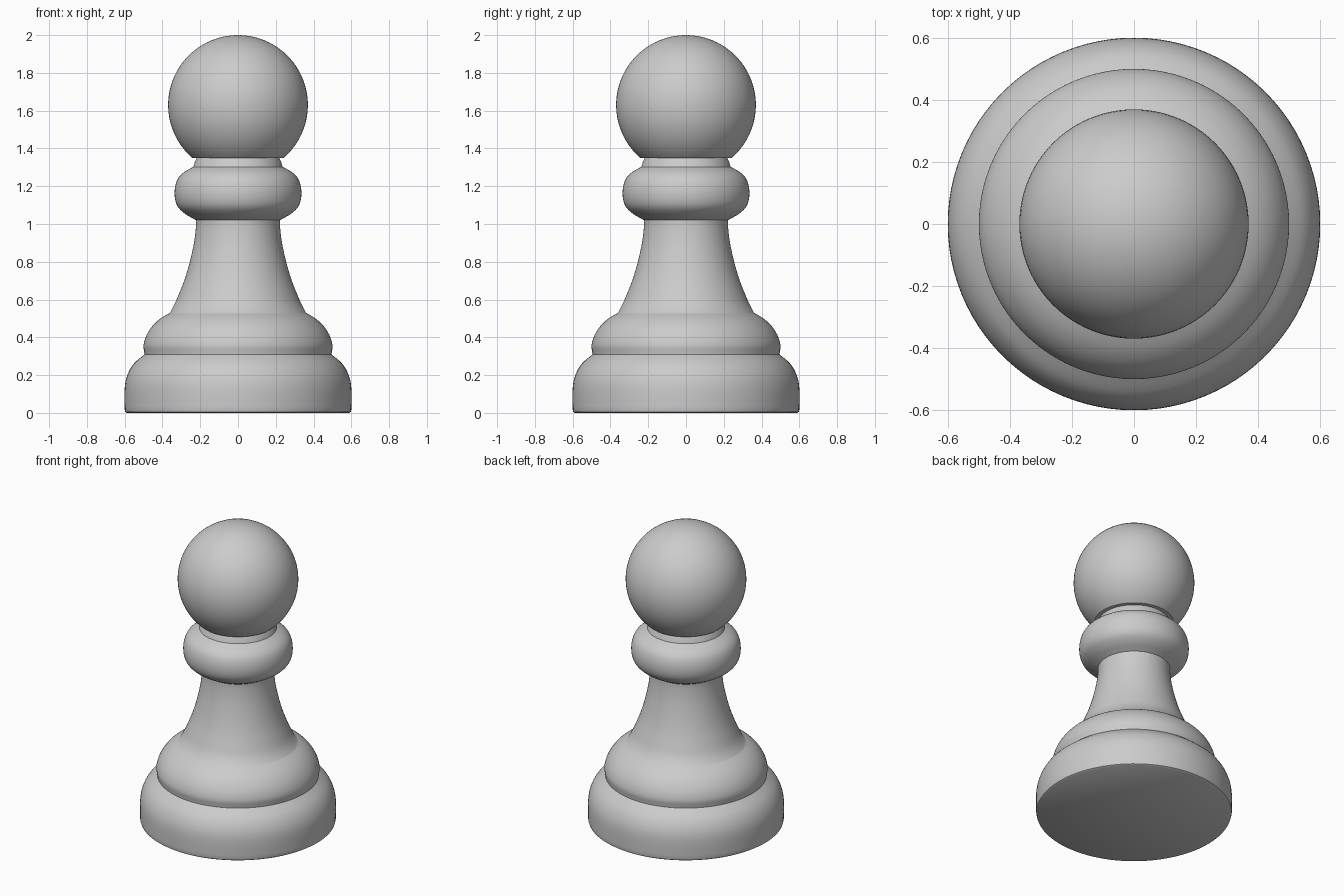
import bpy, bmesh, math

if "Cube" in bpy.data.objects:
    bpy.data.objects.remove(bpy.data.objects["Cube"])

SIDES = 96

grey = bpy.data.materials.new("plain_grey")
grey.diffuse_color = (0.6, 0.6, 0.6, 1)
grey.use_nodes = True
grey.node_tree.nodes["Principled BSDF"].inputs["Base Color"].default_value = grey.diffuse_color


def smooth_curve(pts, steps=4):
    """Catmull-Rom curve through (radius, height) points."""
    p = [pts[0]] + pts + [pts[-1]]
    out = []
    for i in range(1, len(p) - 2):
        a, b, c, d = p[i - 1:i + 3]
        for s in range(steps):
            t = s / steps
            out.append(tuple(
                0.5 * (2 * b[k] + (c[k] - a[k]) * t
                       + (2 * a[k] - 5 * b[k] + 4 * c[k] - d[k]) * t * t
                       + (3 * b[k] - a[k] - 3 * c[k] + d[k]) * t ** 3)
                for k in (0, 1)))
    return out + [pts[-1]]


def lathe(name, profile):
    """Spin a profile that starts and ends on the axis."""
    bm = bmesh.new()
    rings = []
    for r, z in profile:
        if r < 1e-5:
            rings.append([bm.verts.new((0, 0, z))])
        else:
            rings.append([bm.verts.new((r * math.cos(2 * math.pi * i / SIDES),
                                        r * math.sin(2 * math.pi * i / SIDES), z))
                          for i in range(SIDES)])
    for lo, hi in zip(rings, rings[1:]):
        for i in range(SIDES):
            j = (i + 1) % SIDES
            if len(lo) == 1:
                bm.faces.new((lo[0], hi[j], hi[i]))
            elif len(hi) == 1:
                bm.faces.new((lo[i], lo[j], hi[0]))
            else:
                bm.faces.new((lo[i], lo[j], hi[j], hi[i]))
    bmesh.ops.recalc_face_normals(bm, faces=bm.faces)
    mesh = bpy.data.meshes.new(name)
    bm.to_mesh(mesh)
    bm.free()
    obj = bpy.data.objects.new(name, mesh)
    bpy.context.collection.objects.link(obj)
    mesh.materials.append(grey)
    bpy.ops.object.select_all(action='DESELECT')
    obj.select_set(True)
    bpy.context.view_layer.objects.active = obj
    bpy.ops.object.shade_smooth_by_angle(angle=math.radians(35))
    return obj


# Foot with rounded shoulder
foot = [(0, 0), (0.588, 0), (0.597, 0.006)] + smooth_curve(
    [(0.60, 0.018), (0.60, 0.13), (0.586, 0.20), (0.552, 0.26), (0.495, 0.31)])

# Second step
step = smooth_curve([(0.497, 0.325), (0.50, 0.36), (0.485, 0.41),
                     (0.453, 0.46), (0.41, 0.50), (0.36, 0.53)])

# Flared stem
stem = smooth_curve([(0.325, 0.60), (0.285, 0.70), (0.255, 0.80),
                     (0.233, 0.90), (0.223, 0.98), (0.222, 1.02)])

# Rounded collar
collar = smooth_curve([(0.24, 1.03), (0.282, 1.055), (0.318, 1.09), (0.334, 1.135),
                       (0.334, 1.19), (0.318, 1.24), (0.285, 1.275), (0.237, 1.302)])

# Short neck
neck = [(0.228, 1.33), (0.218, 1.35)]

# Ball head
radius, centre = 0.37, 1.63
start = -math.acos(0.225 / radius) + 0.06
head = []
for i in range(33):
    a = start + (math.pi / 2 - start) * i / 32
    head.append((radius * math.cos(a), centre + radius * math.sin(a)))
head[-1] = (0, 2.0)

lathe("pawn_body", foot + step + stem + collar + neck + head)
